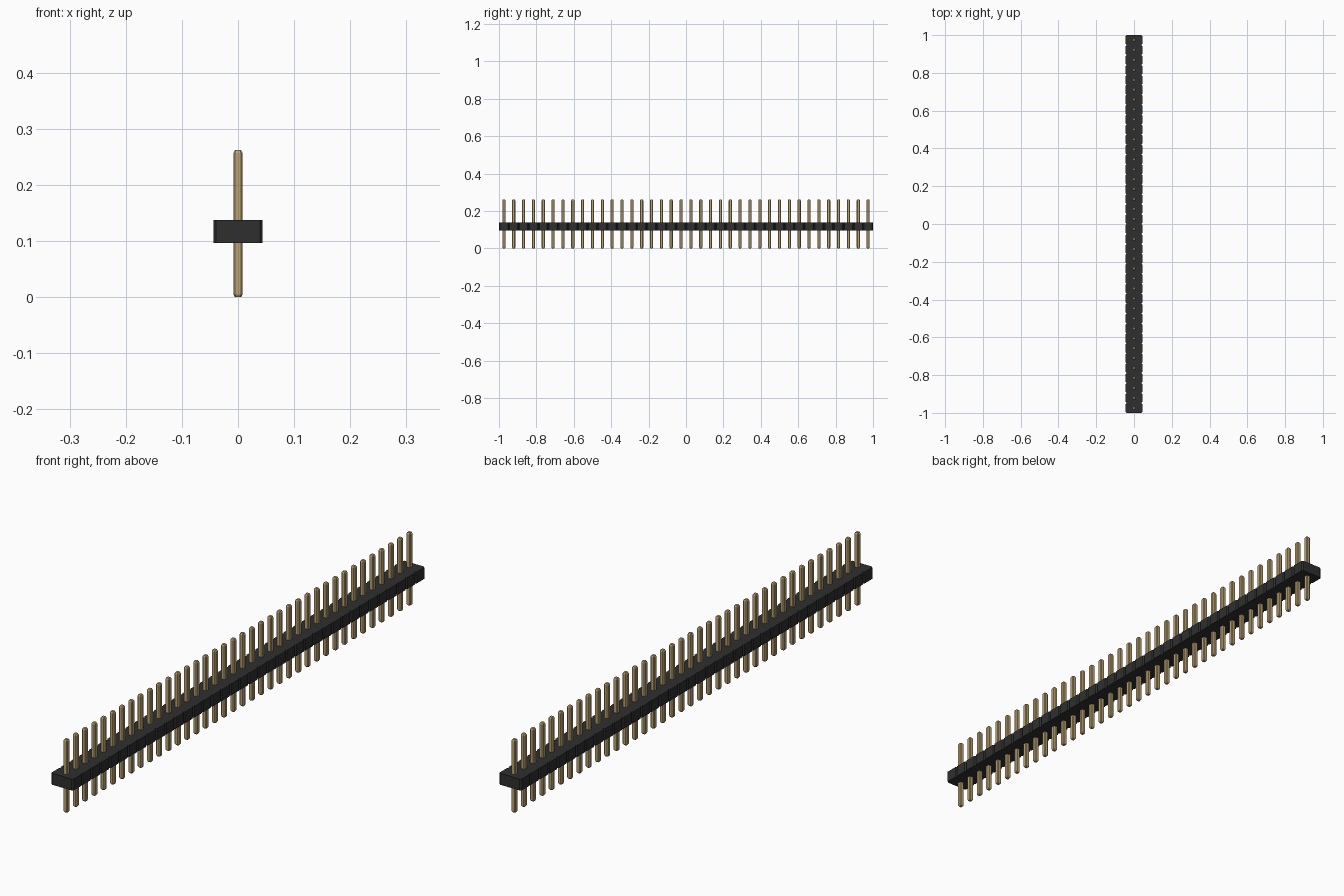
import bpy, bmesh

PINS = 38
PITCH = 2 / PINS
HALF_W = 0.044
CUT = 0.005          # corner chamfer of each housing segment
BASE, TOP = 0.097, 0.138
PIN_R, PIN_BEVEL, HEIGHT = 0.0083, 0.003, 0.262

cube = bpy.data.objects.get("Cube")
if cube:
    bpy.data.objects.remove(cube, do_unlink=True)


def material(name, rgb):
    mat = bpy.data.materials.new(name)
    mat.use_nodes = True
    mat.diffuse_color = (*rgb, 1)
    mat.node_tree.nodes["Principled BSDF"].inputs["Base Color"].default_value = (*rgb, 1)
    return mat


def finish(name, bm, mat):
    bmesh.ops.recalc_face_normals(bm, faces=bm.faces)
    mesh = bpy.data.meshes.new(name)
    bm.to_mesh(mesh)
    bm.free()
    mesh.materials.append(mat)
    obj = bpy.data.objects.new(name, mesh)
    bpy.context.collection.objects.link(obj)
    return obj


def octagon(hx, hy, cut):
    """Rectangle outline with its four corners cut off."""
    return [(hx, cut - hy), (hx, hy - cut), (hx - cut, hy), (cut - hx, hy),
            (-hx, hy - cut), (-hx, cut - hy), (cut - hx, -hy), (hx - cut, -hy)]


def loft(bm, rings):
    """Skin a stack of equal rings and cap both ends."""
    loops = [[bm.verts.new(co) for co in ring] for ring in rings]
    for low, high in zip(loops, loops[1:]):
        for i in range(len(low)):
            j = (i + 1) % len(low)
            bm.faces.new((low[i], low[j], high[j], high[i]))
    bm.faces.new(loops[0])
    bm.faces.new(loops[-1])


black = material("black plastic", (0.028, 0.028, 0.028))
gold = material("pale gold", (0.49, 0.36, 0.17))

# Housing: one outline with a V notch between neighbouring segments
side = []
for i in range(PINS):
    y = -1 + i * PITCH
    side += [(HALF_W - CUT, y), (HALF_W, y + CUT), (HALF_W, y + PITCH - CUT)]
side.append((HALF_W - CUT, 1))
outline = side + [(-x, y) for x, y in reversed(side)]
bm = bmesh.new()
loft(bm, [[(x, y, z) for x, y in outline] for z in (BASE, TOP)])
finish("housing", bm, black)

# Pins: bevelled square bars with tapered tips
tip = PIN_R - PIN_BEVEL
bar = octagon(PIN_R, PIN_R, PIN_BEVEL)
end = octagon(tip, tip, PIN_BEVEL * 0.6)
profile = [(end, 0), (bar, 0.005), (bar, HEIGHT - 0.005), (end, HEIGHT)]
for i in range(PINS):
    bm = bmesh.new()
    loft(bm, [[(x, y, z) for x, y in ring] for ring, z in profile])
    pin = finish(f"pin_{i + 1:02d}", bm, gold)
    pin.location.y = -1 + (i + 0.5) * PITCH
